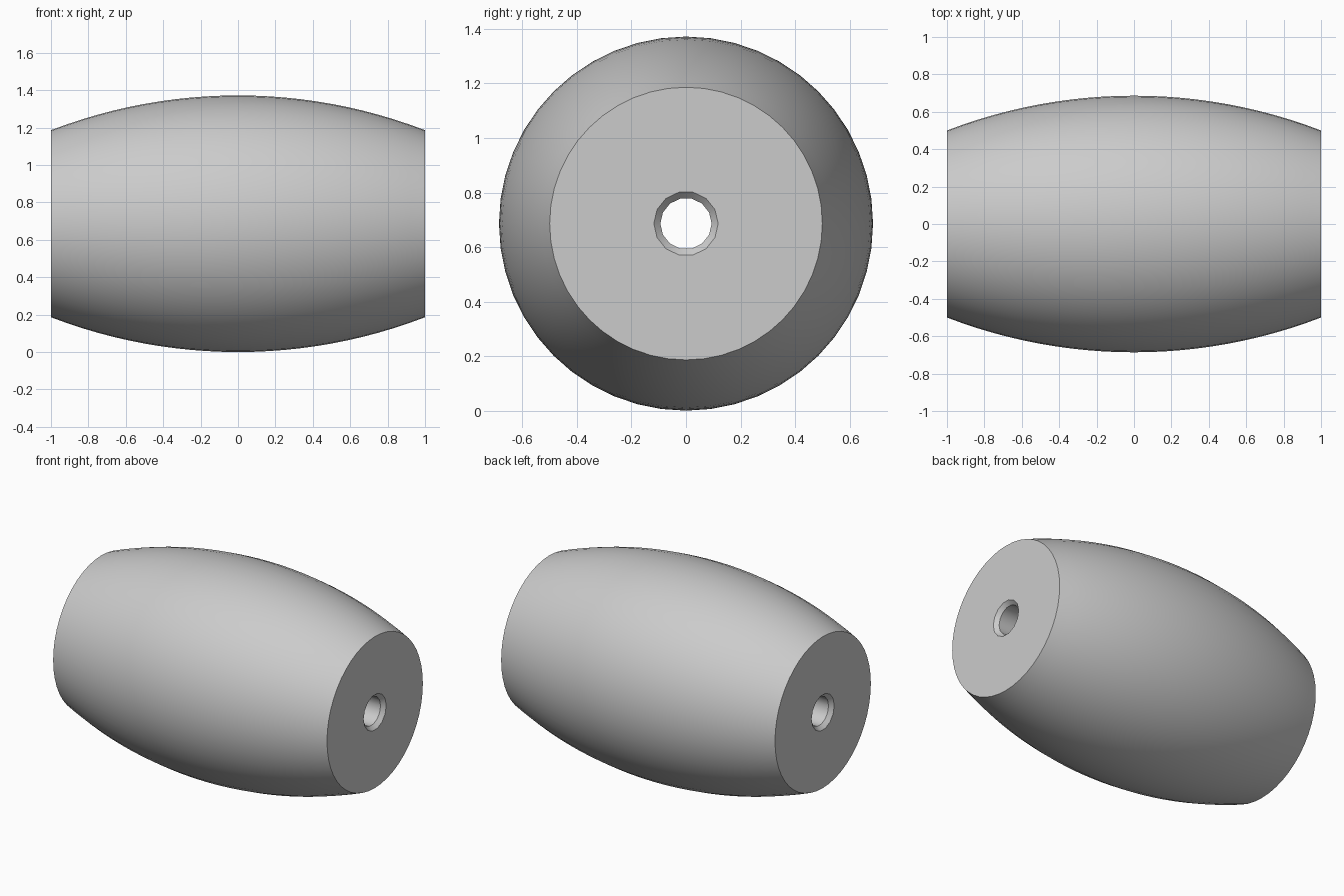
import bpy, bmesh
from math import sin, cos, pi, sqrt

cube = bpy.data.objects.get("Cube")
if cube:
    bpy.data.objects.remove(cube)

CENTRE_Z, END_R, BULGE_R = 0.686, 0.5, 0.686
HOLE_R, RIM_R, CHAMFER = 0.094, 0.118, 0.025
SIDES, HOLE_SIDES, STEPS = 48, 14, 24

# Single grey material
grey = bpy.data.materials.new("plain grey")
grey.use_nodes = True
colour = (0.6, 0.6, 0.6, 1)
grey.diffuse_color = colour
grey.node_tree.nodes["Principled BSDF"].inputs["Base Color"].default_value = colour

bm = bmesh.new()


def ring(x, radius, count):
    """Closed circle of vertices around the x axis."""
    return [bm.verts.new((x, radius * cos(2 * pi * i / count),
                          CENTRE_Z + radius * sin(2 * pi * i / count)))
            for i in range(count)]


def skin(rings):
    """Join successive rings with quads."""
    for a, b in zip(rings, rings[1:]):
        n = len(a)
        for i in range(n):
            j = (i + 1) % n
            bm.faces.new((a[i], a[j], b[j], b[i]))


def loop_edges(loop):
    return [bm.edges.get((v, loop[i - 1])) for i, v in enumerate(loop)]


# Bulging outer wall: a circular arc swept around the axis
rise = BULGE_R - END_R
arc_r = (1 + rise * rise) / (2 * rise)
outer = []
for s in range(STEPS + 1):
    x = -1 + 2 * s / STEPS
    outer.append(ring(x, BULGE_R - arc_r + sqrt(arc_r ** 2 - x * x), SIDES))
skin(outer)

# Through hole with a chamfered rim at each end
bore = [ring(x, r, HOLE_SIDES) for x, r in
        ((-1, RIM_R), (-1 + CHAMFER, HOLE_R), (1 - CHAMFER, HOLE_R), (1, RIM_R))]
skin(bore)

# Flat end faces between the outer wall and the hole
for end in (0, -1):
    bmesh.ops.triangle_fill(bm, use_beauty=True, use_dissolve=False,
                            edges=loop_edges(outer[end]) + loop_edges(bore[end]))

bmesh.ops.recalc_face_normals(bm, faces=bm.faces)
mesh = bpy.data.meshes.new("barrel_bead")
bm.to_mesh(mesh)
bm.free()
mesh.materials.append(grey)
bead = bpy.data.objects.new("barrel_bead", mesh)
bpy.context.collection.objects.link(bead)

# Smooth wall, crisp end edges
bpy.ops.object.select_all(action="DESELECT")
bead.select_set(True)
bpy.context.view_layer.objects.active = bead
bpy.ops.object.shade_smooth_by_angle(angle=pi / 6)
